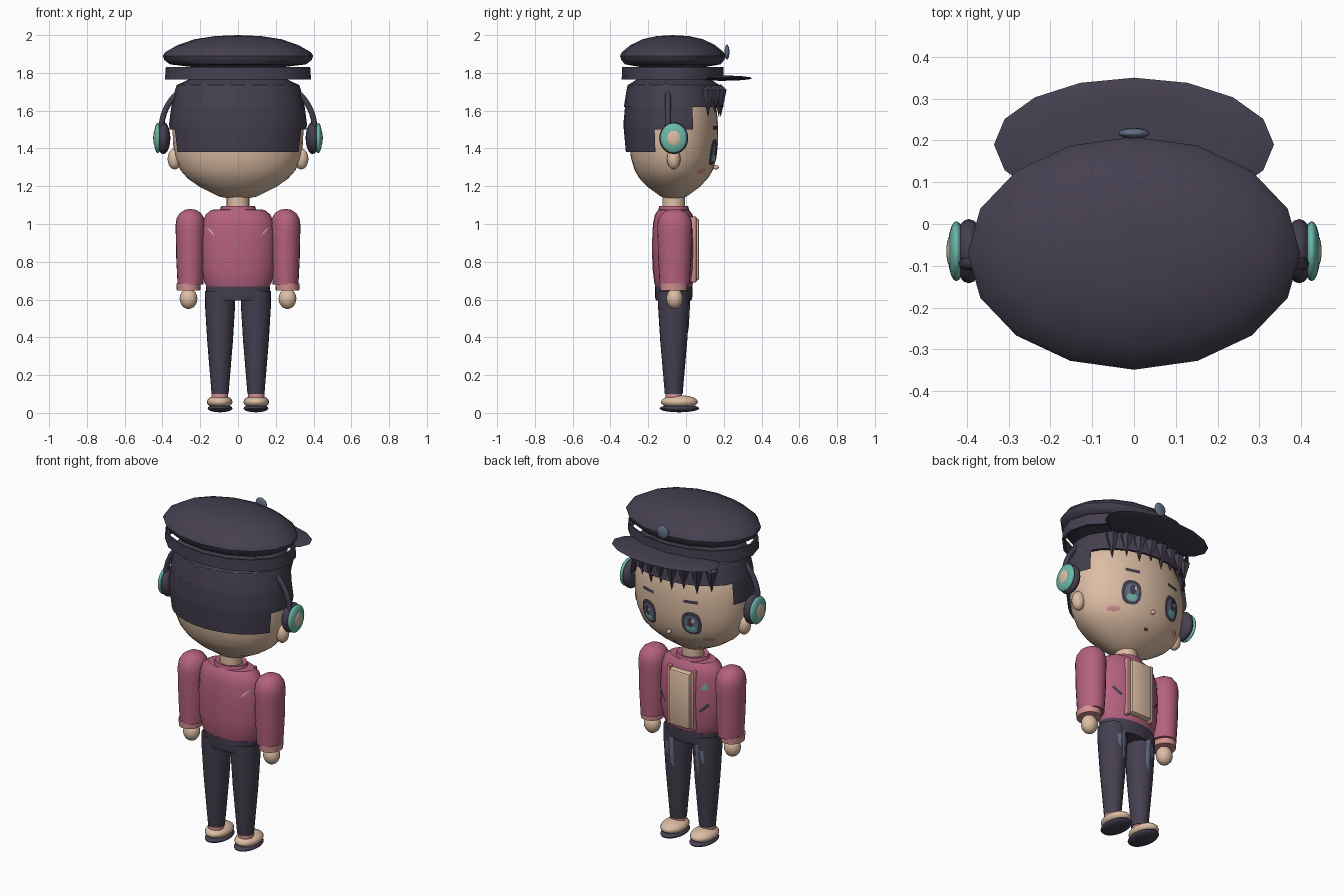
import bpy, bmesh, math
from mathutils import Vector, Matrix
from mathutils.bvhtree import BVHTree

if "Cube" in bpy.data.objects:
    bpy.data.objects.remove(bpy.data.objects["Cube"])

CY = -0.065  # body axis in y


def material(name, r, g, b):
    m = bpy.data.materials.new(name)
    m.use_nodes = True
    m.diffuse_color = (r, g, b, 1)
    bsdf = next(n for n in m.node_tree.nodes if n.type == 'BSDF_PRINCIPLED')
    bsdf.inputs["Base Color"].default_value = (r, g, b, 1)
    bsdf.inputs["Roughness"].default_value = 0.8
    return m


DARK = material("dark plum", 0.06, 0.05, 0.08)
ROSE = material("rose jacket", 0.46, 0.12, 0.21)
PINK = material("light pink", 0.65, 0.28, 0.28)
SKIN = material("skin beige", 0.72, 0.51, 0.37)
TEAL = material("teal", 0.15, 0.48, 0.40)
GREY = material("slate blue", 0.13, 0.16, 0.24)


def finish(name, bm, mat, angle=35, normals=True):
    if normals:
        bmesh.ops.recalc_face_normals(bm, faces=bm.faces)
    me = bpy.data.meshes.new(name)
    bm.to_mesh(me)
    tree = BVHTree.FromBMesh(bm)
    bm.free()
    me.materials.append(mat)
    ob = bpy.data.objects.new(name, me)
    bpy.context.collection.objects.link(ob)
    bpy.ops.object.select_all(action='DESELECT')
    bpy.context.view_layer.objects.active = ob
    ob.select_set(True)
    bpy.ops.object.shade_smooth_by_angle(angle=math.radians(angle))
    return tree


def lathe(name, mat, profile, x=0, y=CY, sy=1, n=24, keep=None, angle=35):
    """Stack of elliptical rings (radius, z); a zero radius closes the end."""
    bm = bmesh.new()
    rings = []
    for r, z in profile:
        if r == 0:
            rings.append([bm.verts.new((x, y, z))] * n)
        else:
            turn = [math.tau * i / n for i in range(n)]
            rings.append([bm.verts.new((x + r * math.cos(t), y + sy * r * math.sin(t), z)) for t in turn])
    for a, b in zip(rings, rings[1:]):
        for i in range(n):
            j = (i + 1) % n
            bm.faces.new(list(dict.fromkeys((a[i], a[j], b[j], b[i]))))
    if keep:
        drop = [f for f in bm.faces if not keep(f.calc_center_median())]
        bmesh.ops.delete(bm, geom=drop, context='FACES')
    return finish(name, bm, mat, angle)


def ball(name, mat, loc, size, n=20, tilt=None):
    bm = bmesh.new()
    bmesh.ops.create_uvsphere(bm, u_segments=n, v_segments=max(8, n // 2), radius=1)
    bm.transform(Matrix.Translation(loc) @ (tilt or Matrix()) @ Matrix.Diagonal((*size, 1)))
    return finish(name, bm, mat, 60)


def box(name, mat, loc, size, bevel=0.01):
    bm = bmesh.new()
    bmesh.ops.create_cube(bm, size=1)
    bm.transform(Matrix.Translation(loc) @ Matrix.Diagonal((*size, 1)))
    bmesh.ops.bevel(bm, geom=bm.edges[:], offset=bevel, segments=2, affect='EDGES', profile=0.5)
    finish(name, bm, mat)


def decal(name, mat, target, outline, lift=0.004, side=1):
    """Thin painted patch draped on a surface; side 1 is +y, -1 is -y."""
    bm = bmesh.new()
    c = sum((Vector(p) for p in outline), Vector((0, 0))) / len(outline)
    rings = []
    for k in range(4):
        ring = []
        for p in outline if k else [c]:
            q = c.lerp(Vector(p), k / 3)
            hit = target.ray_cast(Vector((q.x, side * 2, q.y)), Vector((0, -side, 0)))[0]
            y = hit.y if hit else CY
            ring.append(bm.verts.new((q.x, y + side * lift, q.y)))
        rings.append(ring if k else ring * len(outline))
    for a, b in zip(rings, rings[1:]):
        for i in range(len(outline)):
            j = (i + 1) % len(outline)
            bm.faces.new(list(dict.fromkeys((a[i], a[j], b[j], b[i]))))
    for f in bm.faces:
        f.normal_update()
        if f.normal.y * side < 0:
            f.normal_flip()
    finish(name, bm, mat, normals=False)


def oval(x, z, w, h, n=14, power=0.8):
    pts = []
    for i in range(n):
        t = math.tau * i / n
        c, s = math.cos(t), math.sin(t)
        pts.append((x + w * math.copysign(abs(c) ** power, c), z + h * math.copysign(abs(s) ** power, s)))
    return pts


# Head and neck
head = lathe("head", SKIN, [(0, 1.125), (.1, 1.145), (.2, 1.195), (.265, 1.24), (.305, 1.285), (.333, 1.35),
                            (.345, 1.43), (.346, 1.52), (.335, 1.6), (.29, 1.7), (0, 1.75)], sy=.68, n=32)
lathe("neck", SKIN, [(.06, 1.0), (.06, 1.15)])
ball("nose", SKIN, (0, .158, 1.3), (.012, .016, .012), 10)

# Face details
decal("mouth", DARK, head, oval(0, 1.22, .014, .007))
for s in (-1, 1):
    ex = s * .138
    decal("eye_rim", DARK, head, oval(ex, 1.38, .055, .07), .004)
    decal("eye_iris", GREY, head, oval(ex, 1.375, .038, .053), .008)
    decal("eye_glow", TEAL, head, oval(ex, 1.347, .028, .02), .011)
    decal("eye_pupil", DARK, head, oval(ex, 1.39, .016, .03), .013)
    decal("eye_shine", SKIN, head, oval(ex - .015, 1.4, .008, .012), .015)
    decal("brow", DARK, head, [(ex - .04, 1.5), (ex + .04, 1.5), (ex + .04, 1.518), (ex - .04, 1.518)], .006)
    decal("blush", PINK, head, oval(s * .21, 1.28, .03, .014), .004)
    ball("ear", SKIN, (s * .335, CY, 1.345), (.038, .036, .056), 16)

# Hair: back shell, crown band, fringe spikes and clumps
lathe("hair_back", DARK, [(.347, 1.38), (.362, 1.5), (.365, 1.53), (.352, 1.63)], sy=.73, n=32, angle=20,
      keep=lambda c: c.y < .03 and (c.z > 1.5 or c.y < -.17))
lathe("hair_crown", DARK, [(.335, 1.62), (.352, 1.62), (.333, 1.71), (.325, 1.735), (.25, 1.77), (0, 1.775)],
      sy=.75, n=24, angle=20)
for i in range(8):
    fx = -.25 + i * .5 / 7
    fy = CY + .262 * math.sqrt(1 - (fx / .37) ** 2)
    lathe("fringe_spike", DARK, [(0, 1.585 - .02 * (i % 2)), (.036, 1.71), (0, 1.74)], fx, fy - .012, n=6, angle=10)
for i in range(8):
    t = math.radians(190 + i * 160 / 7)
    spot = (.305 * math.cos(t), CY + .225 * math.sin(t), 1.72)
    ball("hair_clump", DARK, spot, (.045, .022, .025), 12, Matrix.Rotation(t + math.pi / 2, 4, 'Z'))

# Cap
lathe("cap_crown", DARK, [(0, 2.0), (.12, 1.995), (.23, 1.978), (.32, 1.947), (.385, 1.91), (.398, 1.89),
                          (.39, 1.868), (.36, 1.845), (.25, 1.832), (0, 1.828)], y=-.07, sy=.7, n=16)
lathe("cap_band", DARK, [(.37, 1.765), (.387, 1.765), (.382, 1.832), (.37, 1.832), (.37, 1.765)],
      y=-.07, sy=.7, n=16)
ball("cap_visor", DARK, (0, .19, 1.772), (.335, .16, .014), 16)
ball("cap_badge", GREY, (0, .217, 1.91), (.037, .013, .04), 16)

# Headphones
for s in (-1, 1):
    ball("headphone_cushion", DARK, (s * .395, CY, 1.455), (.037, .077, .085))
    ball("headphone_ring", TEAL, (s * .425, CY, 1.455), (.021, .072, .08))
    ball("headphone_cap", SKIN, (s * .437, CY, 1.455), (.012, .04, .045))
cu = bpy.data.curves.new("headphone_band", 'CURVE')
cu.dimensions = '3D'
cu.bevel_depth = .015
cu.bevel_resolution = 2
cu.materials.append(DARK)
arc = cu.splines.new('POLY')
arc.points.add(24)
for i, p in enumerate(arc.points):
    t = math.pi * i / 24
    p.co = (.405 * math.cos(t), -.095, 1.51 + .3 * math.sin(t), 1)
bpy.context.collection.objects.link(bpy.data.objects.new("headphone_band", cu))

# Jacket and shirt
torso = lathe("jacket_body", ROSE, [(0, .665), (.165, .665), (.178, .69), (.195, .77), (.198, .9), (.19, 1.0),
                                    (.172, 1.05), (.14, 1.075), (.06, 1.08)], sy=.58)
lathe("jacket_collar", ROSE, [(.075, 1.05), (.1, 1.06), (.09, 1.095), (.065, 1.09)], sy=.85)
box("shirt_front", SKIN, (0, .03, .865), (.14, .08, .33), .015)
for s in (-1, 1):
    box("jacket_lapel", PINK, (s * .079, .025, .865), (.02, .06, .35), .006)
    decal("pocket_slit", DARK, torso, [(s * .105, .81), (s * .115, .8), (s * .16, .845), (s * .15, .857)])
    decal("back_patch", SKIN, torso, [(s * .12, .935), (s * .145, .955), (s * .168, .985), (s * .145, .97)], side=-1)
    # Arms
    lathe("sleeve", ROSE, [(0, 1.08), (.03, 1.075), (.056, 1.058), (.073, 1.03), (.079, .99), (.077, .93),
                           (.075, .82), (.068, .68), (0, .68)], s * .252, CY + .005, 1.17)
    lathe("cuff", PINK, [(0, .685), (.064, .685), (.062, .648), (0, .648)], s * .262, CY, 1.15)
    ball("hand", SKIN, (s * .262, -.06, .605), (.047, .044, .055))
decal("chest_badge", TEAL, torso, [(-.115, .935), (-.155, .935), (-.138, .98)])

# Trousers, socks and shoes
lathe("waist", DARK, [(0, .595), (.16, .595), (.17, .62), (.168, .67), (0, .67)], sy=.59)
for s in (-1, 1):
    leg = lathe("trouser_leg", DARK, [(0, .65), (.08, .645), (.079, .56), (.068, .38), (.045, .1), (0, .1)],
                s * .095, CY, 1.05)
    for dx, top, low in ((-.012, .6, .42), (.02, .57, .49)):
        px = s * (.095 + dx)
        decal("trouser_mark", GREY, leg, [(px - .01, low), (px + .008, low + .03), (px + .012, top), (px - .01, top)])
    lathe("sock", PINK, [(.043, .11), (.043, .06)], s * .097)
    ball("shoe_upper", SKIN, (s * .097, -.035, .058), (.068, .098, .036))
    ball("shoe_sole", DARK, (s * .095, -.035, .024), (.066, .105, .021))
